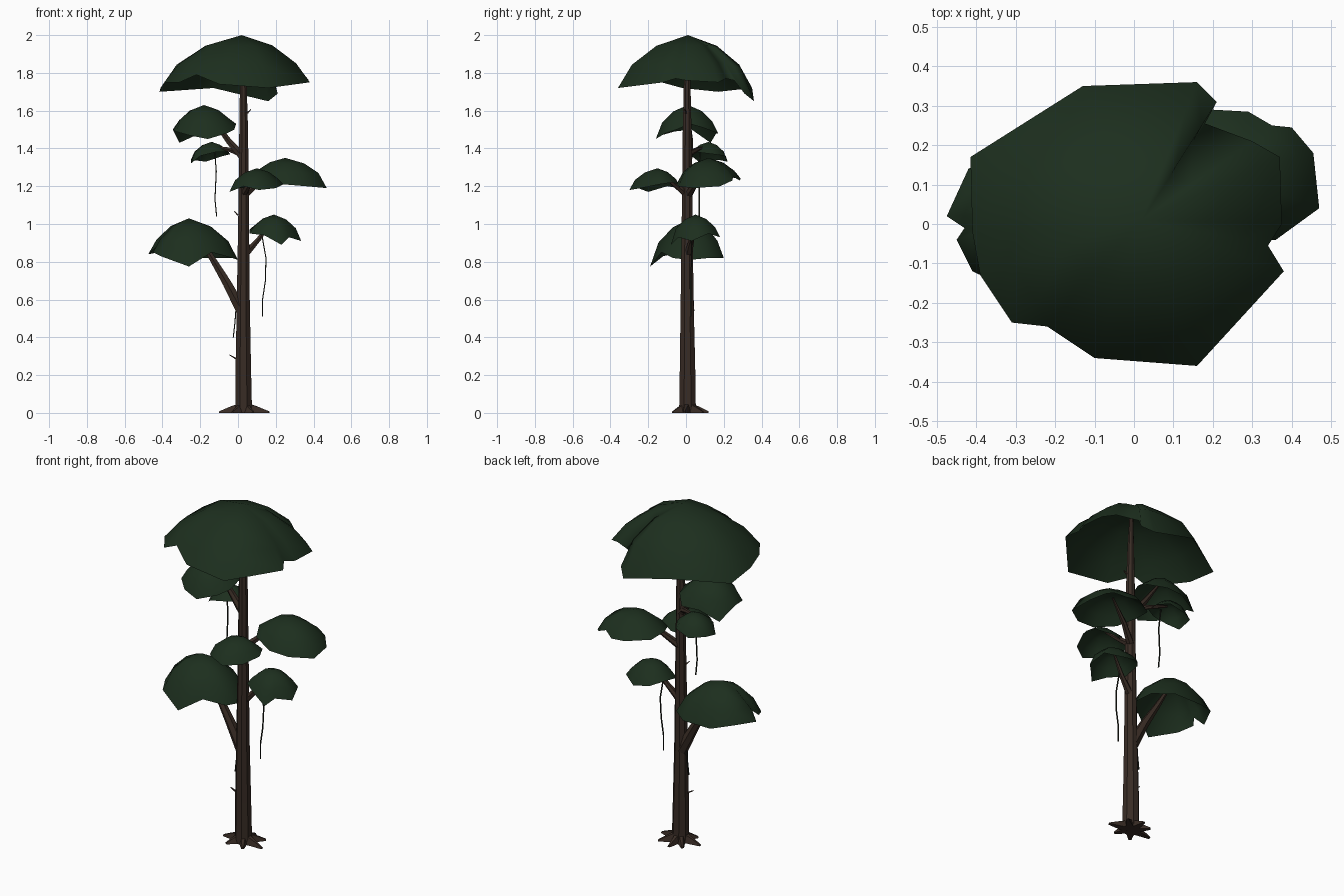
import bpy, bmesh, math
from mathutils import Vector


def material(name, rgb):
    m = bpy.data.materials.new(name)
    m.diffuse_color = (*rgb, 1)
    return m


BARK = material("bark", (0.040, 0.025, 0.018))
LEAF = material("leaf", (0.012, 0.028, 0.013))
VINE = material("vine", (0.015, 0.018, 0.012))


def finish(name, bm, mat, smooth=False):
    bmesh.ops.recalc_face_normals(bm, faces=bm.faces)
    me = bpy.data.meshes.new(name)
    bm.to_mesh(me)
    bm.free()
    me.materials.append(mat)
    for p in me.polygons:
        p.use_smooth = smooth
    ob = bpy.data.objects.new(name, me)
    bpy.context.collection.objects.link(ob)
    return ob


def limb(name, path, sides=6, mat=BARK, squash=1.0):
    """Tapered tube through (x, y, z, radius) points."""
    bm = bmesh.new()
    pts = [Vector(p[:3]) for p in path]
    rings = []
    for i, p in enumerate(pts):
        d = (pts[min(i + 1, len(pts) - 1)] - pts[max(i - 1, 0)]).normalized()
        ref = Vector((0, 1, 0)) if abs(d.y) < 0.8 else Vector((1, 0, 0))
        u = d.cross(ref).normalized()
        v = d.cross(u)
        r = path[i][3]
        rings.append([bm.verts.new(p + r * (u * math.cos(a) + v * squash * math.sin(a)))
                      for a in (2 * math.pi * (k + 0.5) / sides for k in range(sides))])
    for a, b in zip(rings, rings[1:]):
        for k in range(sides):
            n = (k + 1) % sides
            bm.faces.new((a[k], a[n], b[n], b[k]))
    bm.faces.new(rings[0])
    bm.faces.new(rings[-1])
    return finish(name, bm, mat)


def canopy(name, apex, rim):
    """Open ragged umbrella shell: apex, two rounded rings, torn rim."""
    bm = bmesh.new()
    top = Vector(apex)
    drop = sum(top.z - p[2] for p in rim) / len(rim)
    rim = sorted(rim, key=lambda p: math.atan2(p[1] - top.y, p[0] - top.x))
    rings = []
    for f, g in ((0.45, 0.21), (0.80, 0.58)):
        rings.append([bm.verts.new((top.x + f * (x - top.x), top.y + f * (y - top.y),
                                    top.z - g * (0.6 * drop + 0.4 * (top.z - z))))
                      for x, y, z in rim])
    rings.append([bm.verts.new(p) for p in rim])
    t = bm.verts.new(top)
    n = len(rim)
    for k in range(n):
        j = (k + 1) % n
        bm.faces.new((t, rings[0][k], rings[0][j]))
        for a, b in zip(rings, rings[1:]):
            bm.faces.new((a[k], b[k], b[j], a[j]))
    ob = finish(name, bm, LEAF, True)
    return ob


# trunk
limb("trunk", [(0.03, 0.008, 0, 0.048), (0.028, 0.008, 0.25, 0.044), (0.028, 0.006, 0.6, 0.037),
               (0.03, 0.006, 1.1, 0.030), (0.03, 0.006, 1.5, 0.025), (0.028, 0.006, 1.75, 0.019),
               (0.025, 0.008, 1.97, 0.010)], 8)

# roots: low wedges running out from the trunk foot
for i, (x, y) in enumerate([(-0.10, 0.01), (-0.03, -0.07), (0.08, -0.07),
                            (0.165, -0.01), (0.12, 0.09), (0.03, 0.12), (-0.04, 0.09)]):
    c, e = Vector((0.03, 0.008, 0)), Vector((x, y, 0))
    d = (e - c).normalized()
    s = Vector((-d.y, d.x, 0))
    bm = bmesh.new()
    m = c.lerp(e, 0.55)
    secs = []
    for p, w, h in ((c + d * 0.02, 0.026, 0.052), (m, 0.017, 0.033), (e, 0.008, 0.008)):
        secs.append([bm.verts.new(q) for q in
                     (p - s * w, p - s * w * 0.5 + Vector((0, 0, h)),
                      p + s * w * 0.5 + Vector((0, 0, h)), p + s * w)])
    for a, b in zip(secs, secs[1:]):
        for k in range(4):
            n = (k + 1) % 4
            bm.faces.new((a[k], a[n], b[n], b[k]))
    bm.faces.new(secs[0])
    bm.faces.new(secs[-1])
    finish(f"root_{i + 1}", bm, BARK)

# branches carrying the canopies
limb("branch_low_left", [(0.02, 0.01, 0.54, 0.034), (-0.06, 0.01, 0.69, 0.026),
                         (-0.15, 0.015, 0.84, 0.017), (-0.23, 0.02, 0.98, 0.008)])
limb("branch_low_right", [(0.03, 0.01, 0.83, 0.022), (0.11, 0.03, 0.92, 0.014), (0.18, 0.05, 1.02, 0.006)])
limb("branch_mid_front", [(0.03, 0.0, 1.16, 0.020), (0.06, -0.06, 1.21, 0.014), (0.09, -0.13, 1.27, 0.006)])
limb("branch_mid_right", [(0.03, 0.01, 1.15, 0.022), (0.12, 0.06, 1.23, 0.015), (0.24, 0.11, 1.32, 0.006)])
limb("branch_upper_small", [(0.02, 0.01, 1.37, 0.018), (-0.05, 0.06, 1.395, 0.012), (-0.14, 0.11, 1.41, 0.006)])
limb("branch_upper_left", [(0.03, 0.01, 1.35, 0.024), (-0.05, 0.02, 1.44, 0.018), (-0.16, 0.01, 1.59, 0.007)])

# broken twigs on the trunk
for i, (x0, x1, z) in enumerate([(-0.01, -0.045, 0.295), (0.0, -0.02, 1.055), (0.05, 0.068, 1.595)]):
    limb(f"twig_{i + 1}", [(x0, 0, z - 0.008, 0.006), (x1, -0.005, z + 0.012, 0.003)], 4)

# hanging vines
for i, pts in enumerate([
        [(-0.125, 0.075, 1.40), (-0.115, 0.07, 1.28), (-0.122, 0.07, 1.13), (-0.113, 0.07, 1.04)],
        [(0.125, 0.03, 0.95), (0.148, 0.03, 0.82), (0.145, 0.025, 0.70), (0.13, 0.025, 0.60), (0.13, 0.025, 0.51)],
        [(-0.01, 0.01, 0.56), (-0.016, 0.01, 0.48), (-0.025, 0.01, 0.40)]]):
    limb(f"vine_{i + 1}", [(*p, 0.004) for p in pts], 4, VINE)

# canopies
canopy("canopy_top", (0.02, 0.01, 2.0), [
    (0.37, 0.17, 1.75), (0.30, 0.21, 1.77), (0.18, 0.255, 1.76), (0.21, 0.31, 1.69), (0.16, 0.36, 1.65),
    (-0.13, 0.35, 1.72), (-0.415, 0.17, 1.70), (-0.41, -0.02, 1.72), (-0.39, -0.13, 1.75),
    (-0.31, -0.25, 1.75), (-0.22, -0.26, 1.79), (-0.10, -0.34, 1.74), (0.16, -0.36, 1.72),
    (0.38, -0.12, 1.75), (0.34, -0.055, 1.77), (0.375, 0.0, 1.76)])
canopy("canopy_upper_left", (-0.18, 0.01, 1.63), [
    (-0.01, 0.02, 1.53), (-0.02, 0.09, 1.51), (-0.09, 0.17, 1.48), (-0.20, 0.16, 1.48),
    (-0.31, 0.13, 1.43), (-0.345, 0.03, 1.50), (-0.33, -0.06, 1.49), (-0.26, -0.13, 1.47),
    (-0.16, -0.16, 1.45), (-0.06, -0.11, 1.48), (-0.02, -0.05, 1.50)])
canopy("canopy_upper_small", (-0.14, 0.12, 1.435), [
    (-0.25, 0.08, 1.32), (-0.20, 0.03, 1.36), (-0.12, 0.02, 1.38), (-0.05, 0.06, 1.38),
    (-0.04, 0.14, 1.37), (-0.08, 0.21, 1.36), (-0.17, 0.22, 1.33), (-0.25, 0.17, 1.34)])
canopy("canopy_mid_right", (0.25, 0.12, 1.35), [
    (0.47, 0.04, 1.19), (0.455, 0.18, 1.20), (0.40, 0.245, 1.23), (0.35, 0.25, 1.25),
    (0.29, 0.285, 1.23), (0.20, 0.29, 1.24), (0.08, 0.21, 1.25), (0.07, 0.10, 1.26),
    (0.12, 0.0, 1.24), (0.24, -0.05, 1.21), (0.36, -0.04, 1.20)])
canopy("canopy_mid_front", (0.10, -0.15, 1.295), [
    (0.24, -0.14, 1.21), (0.21, -0.07, 1.22), (0.12, -0.03, 1.20), (0.02, -0.04, 1.19),
    (-0.03, -0.10, 1.20), (-0.045, -0.20, 1.17), (0.03, -0.28, 1.20), (0.11, -0.30, 1.18),
    (0.20, -0.24, 1.19)])
canopy("canopy_low_left", (-0.26, 0.03, 1.03), [
    (0.0, 0.02, 0.81), (-0.02, 0.12, 0.82), (-0.12, 0.20, 0.82), (-0.30, 0.20, 0.82),
    (-0.42, 0.14, 0.85), (-0.475, 0.02, 0.84), (-0.43, -0.01, 0.88), (-0.45, -0.04, 0.85),
    (-0.41, -0.12, 0.83), (-0.26, -0.19, 0.775), (-0.14, -0.13, 0.85), (-0.03, -0.07, 0.82)])
canopy("canopy_low_right", (0.19, 0.05, 1.05), [
    (0.335, 0.03, 0.91), (0.31, 0.12, 0.95), (0.22, 0.18, 0.93), (0.12, 0.17, 0.95),
    (0.06, 0.10, 0.97), (0.06, 0.0, 0.95), (0.14, -0.06, 0.94), (0.23, -0.08, 0.89),
    (0.27, -0.04, 0.93)])
